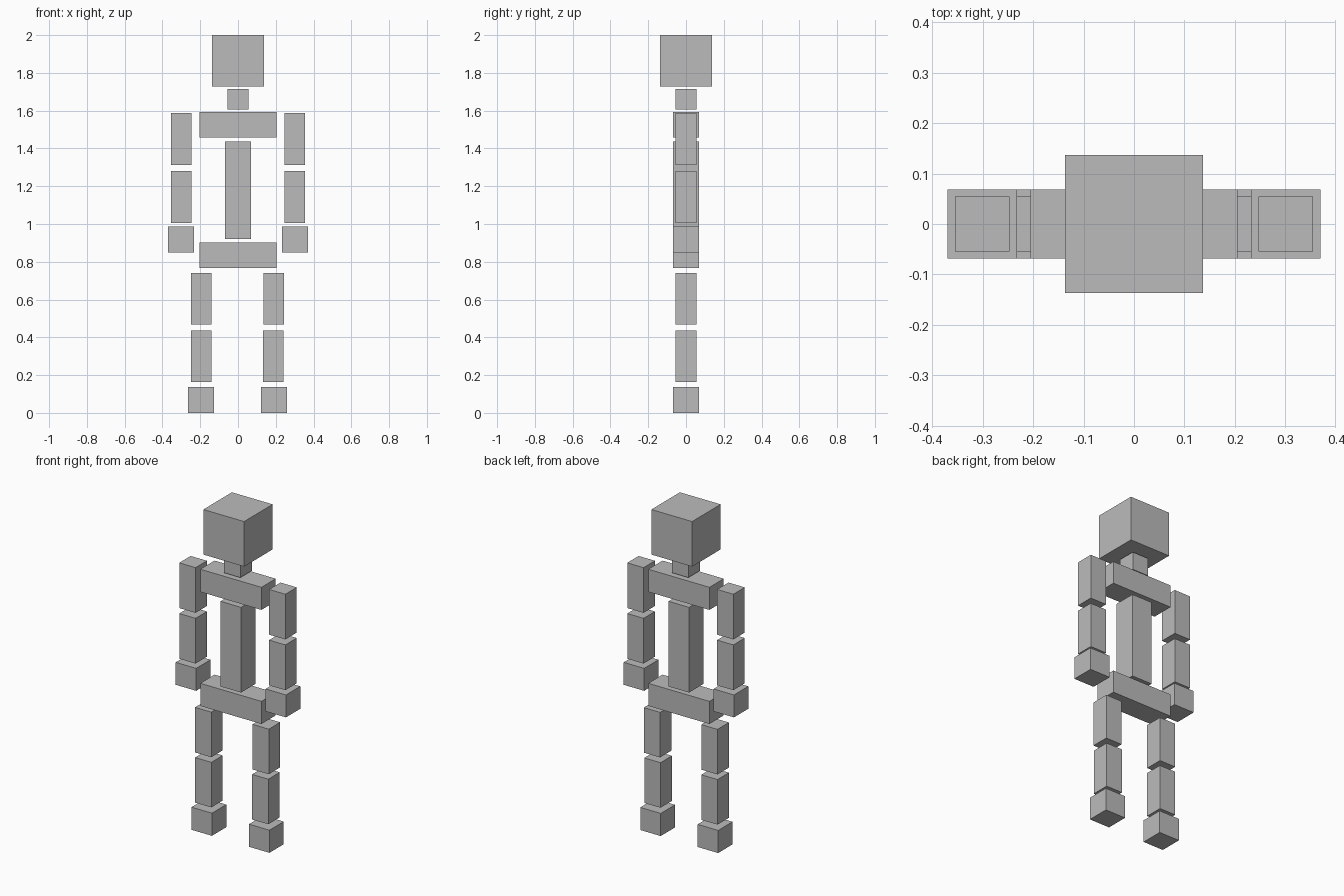
import bpy

if "Cube" in bpy.data.objects:
    bpy.data.objects.remove(bpy.data.objects["Cube"])

# One plain grey for the whole figure
grey = bpy.data.materials.new("plain grey")
grey.diffuse_color = (0.5, 0.5, 0.5, 1)
grey.use_nodes = True
grey.node_tree.nodes["Principled BSDF"].inputs["Base Color"].default_value = grey.diffuse_color


def block(name, x, width, depth, bottom, top):
    """Box centred on y = 0, spanning bottom to top."""
    bpy.ops.mesh.primitive_cube_add(size=1, location=(x, 0, (bottom + top) / 2))
    ob = bpy.context.object
    ob.name = name
    ob.scale = (width, depth, top - bottom)
    bpy.ops.object.transform_apply(location=False, rotation=False, scale=True)
    ob.data.materials.append(grey)
    return ob


HEAD, THICK, SLIM = 0.273, 0.137, 0.109

# Head and trunk
block("head", 0, HEAD, HEAD, 1.727, 2.0)
block("neck", 0, SLIM, SLIM, 1.607, 1.716)
block("shoulders", 0, 0.41, THICK, 1.457, 1.594)
block("spine", 0, THICK, THICK, 0.92, 1.436)
block("pelvis", 0, 0.41, THICK, 0.766, 0.903)

# Arms and legs on both sides
for side, s in (("left", -1), ("right", 1)):
    arm_x = 0.301 * s
    block(side + "_upper_arm", arm_x, SLIM, SLIM, 1.313, 1.587)
    block(side + "_forearm", arm_x, SLIM, SLIM, 1.006, 1.28)
    block(side + "_hand", arm_x, THICK, THICK, 0.85, 0.986)
    leg_x = -0.195 if s < 0 else 0.19
    block(side + "_thigh", leg_x, SLIM, SLIM, 0.467, 0.74)
    block(side + "_shin", leg_x if s < 0 else 0.187, SLIM, SLIM, 0.163, 0.436)
    block(side + "_foot", leg_x, THICK, THICK, 0, THICK)
